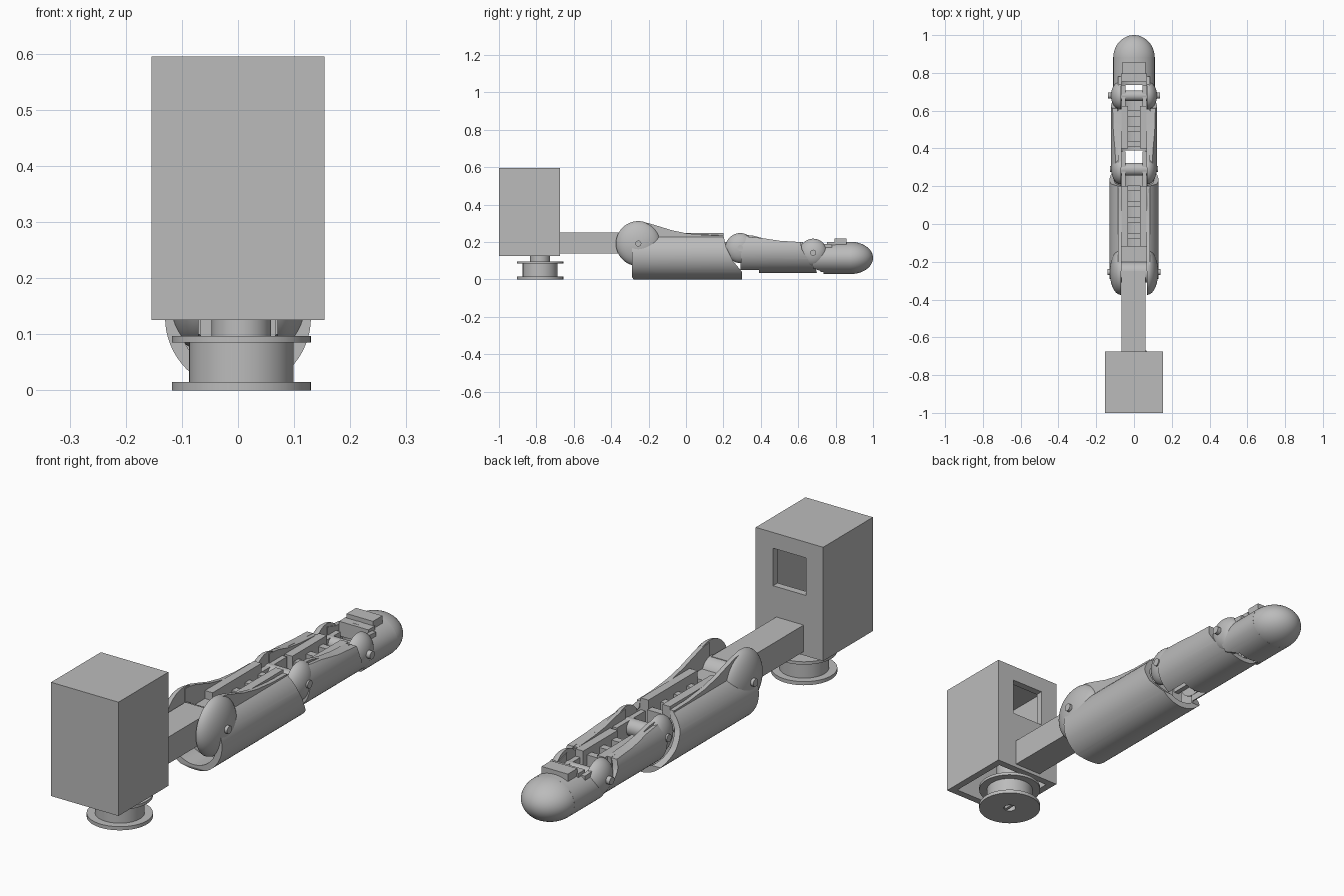
import bpy, bmesh, math
from mathutils import Matrix, Vector

if "Cube" in bpy.data.objects:
    bpy.data.objects.remove(bpy.data.objects["Cube"])

grey = bpy.data.materials.new("plain_grey")
grey.use_nodes = True
grey.diffuse_color = (0.5, 0.5, 0.5, 1)
grey.node_tree.nodes["Principled BSDF"].inputs["Base Color"].default_value = (0.5, 0.5, 0.5, 1)


def make(name, bm):
    bmesh.ops.recalc_face_normals(bm, faces=bm.faces)
    mesh = bpy.data.meshes.new(name)
    bm.to_mesh(mesh)
    bm.free()
    mesh.materials.append(grey)
    ob = bpy.data.objects.new(name, mesh)
    bpy.context.scene.collection.objects.link(ob)
    return ob


def box(name, x0, x1, y0, y1, z0, z1):
    bm = bmesh.new()
    size = Matrix.Diagonal((x1 - x0, y1 - y0, z1 - z0, 1))
    mid = Matrix.Translation(((x0 + x1) / 2, (y0 + y1) / 2, (z0 + z1) / 2))
    bmesh.ops.create_cube(bm, size=1, matrix=mid @ size)
    return make(name, bm)


def rod(name, axis, centre, length, ra, rb=None, sides=48):
    """Round or oval cylinder centred on a point, along x, y or z."""
    turn = {"x": Matrix.Rotation(math.pi / 2, 4, "Y"),
            "y": Matrix.Rotation(math.pi / 2, 4, "X"),
            "z": Matrix.Identity(4)}[axis]
    bm = bmesh.new()
    shape = Matrix.Diagonal((ra, rb or ra, length, 1))
    bmesh.ops.create_cone(bm, cap_ends=True, segments=sides, radius1=1, radius2=1, depth=1,
                          matrix=Matrix.Translation(centre) @ turn @ shape)
    return make(name, bm)


def prism(name, x0, x1, outline):
    """Side outline in (y, z), extruded across x."""
    bm = bmesh.new()
    face = bm.faces.new([bm.verts.new((x0, y, z)) for y, z in outline])
    new = bmesh.ops.extrude_face_region(bm, geom=[face])["geom"]
    bmesh.ops.translate(bm, vec=(x1 - x0, 0, 0),
                        verts=[v for v in new if isinstance(v, bmesh.types.BMVert)])
    return make(name, bm)


def dome(name, centre, radii, normal):
    """Half of an ellipsoid, flat on the side away from the normal."""
    bm = bmesh.new()
    bmesh.ops.create_uvsphere(bm, u_segments=48, v_segments=24, radius=1)
    bmesh.ops.transform(bm, verts=bm.verts,
                        matrix=Matrix.Translation(centre) @ Matrix.Diagonal((*radii, 1)))
    bmesh.ops.bisect_plane(bm, geom=bm.verts[:] + bm.edges[:] + bm.faces[:], dist=1e-5,
                           plane_co=centre, plane_no=normal, clear_inner=True)
    bmesh.ops.holes_fill(bm, edges=[e for e in bm.edges if e.is_boundary])
    return make(name, bm)


def carve(ob, tool, operation="DIFFERENCE"):
    mod = ob.modifiers.new("carve", "BOOLEAN")
    mod.operation, mod.solver, mod.object = operation, "EXACT", tool
    graph = bpy.context.evaluated_depsgraph_get()
    mesh = bpy.data.meshes.new_from_object(ob.evaluated_get(graph))
    ob.modifiers.clear()
    ob.data = mesh
    bpy.data.objects.remove(tool)


def shell(name, outline, zc, rx, rz, wall, channel_end):
    """Round trough trimmed to a side outline, open along the top."""
    ob = rod(name, "y", (0, 0.3, zc), 1.4, rx, rz, 64)
    carve(ob, rod("bore", "y", (0, 0.3, zc), 1.6, rx - wall, rz - wall, 64))
    carve(ob, box("channel", -0.07, 0.07, -0.5, channel_end, zc, 0.5))
    carve(ob, prism("trim", -0.3, 0.3, outline), "INTERSECT")
    return ob


def pair(name, x0, x1, y0, y1, z0, z1):
    for side, s in (("left", 1), ("right", -1)):
        a, b = sorted((s * x0, s * x1))
        box(f"{name}_{side}", a, b, y0, y1, z0, z1)


def hinge(name, y, z, ear, bulge, barrel, pin):
    """Domed ears, a barrel between them and a pin through all."""
    for side, s in (("left", 1), ("right", -1)):
        dome(f"{name}_ear_{side}", Vector((s * 0.07, y, z)), (bulge, ear, ear), (s, 0, 0))
    rod(f"{name}_barrel", "x", (0, y, z), 0.138, barrel)
    rod(f"{name}_pin", "x", (0, y, z), pin * 2, 0.016, sides=24)


def cheeks(name, outline):
    for side, s in (("left", 1), ("right", -1)):
        prism(f"{name}_cheek_{side}", s * 0.067, s * 0.085, outline)


# Motor housing: hollow, open below, with a window at the back
housing = box("motor_housing", -0.154, 0.154, -1, -0.675, 0.125, 0.595)
carve(housing, box("cavity", -0.124, 0.124, -0.97, -0.705, 0.05, 0.565))
carve(housing, box("window", -0.075, 0.075, -0.75, -0.6, 0.375, 0.53))

# Spool and shaft under the housing
sx, sy = 0.006, -0.78
rod("spool_shaft", "z", (sx, sy, 0.2), 0.22, 0.053)
lower = rod("spool_lower_flange", "z", (sx, sy, 0.0075), 0.015, 0.124, sides=64)
drum = rod("spool_drum", "z", (sx, sy, 0.05), 0.072, 0.093, sides=64)
for part in (lower, drum):
    carve(part, rod("socket", "z", (sx, sy, 0), 0.12, 0.024, sides=32))
rod("spool_upper_flange", "z", (sx, sy, 0.091), 0.012, 0.124, sides=64)
box("spool_key", sx - 0.006, sx + 0.006, sy - 0.024, sy + 0.024, 0.004, 0.07)

# Arm from the housing to the first joint
box("arm", -0.065, 0.06, -0.69, -0.25, 0.14, 0.25)

# Base segment
shell("base_segment_shell",
      [(-0.29, 0.015), (-0.28, 0), (0.3, 0), (0.3, 0.04), (0.25, 0.1), (0.215, 0.17),
       (0.2, 0.235), (0, 0.245), (-0.2, 0.28), (-0.29, 0.18)],
      0.13, 0.13, 0.13, 0.025, 0.5)
cheeks("base_segment",
       [(-0.25, 0.1), (0.2, 0.08), (0.2, 0.235), (0.1, 0.237), (0, 0.247), (-0.08, 0.264),
        (-0.14, 0.283), (-0.2, 0.301), (-0.25, 0.305)])
hinge("base_joint", -0.255, 0.192, 0.12, 0.058, 0.056, 0.14)
box("base_segment_block", -0.067, 0.067, -0.2, -0.12, 0.03, 0.215)
pair("base_segment_rail", 0.032, 0.067, -0.12, 0.2, 0.03, 0.248)
pair("base_segment_lug", 0.046, 0.067, 0.2, 0.385, 0.13, 0.2)
for i in range(4):
    y = -0.08 + i * 0.085
    box(f"base_segment_rung_{i + 1}", -0.034, 0.034, y, y + 0.03, 0.1, 0.21)

# Middle segment
middle = shell("middle_segment_shell",
               [(0.29, 0.035), (0.7, 0.035), (0.69, 0.07), (0.65, 0.11), (0.62, 0.16),
                (0.612, 0.2), (0.5, 0.207), (0.4, 0.222), (0.3, 0.23)],
               0.155, 0.122, 0.12, 0.024, 0.9)
carve(middle, box("notch", -0.06, 0.06, 0.2, 0.39, 0, 0.1))
cheeks("middle_segment",
       [(0.3, 0.1), (0.6, 0.09), (0.61, 0.2), (0.5, 0.207), (0.42, 0.218), (0.36, 0.234),
        (0.3, 0.24)])
hinge("middle_joint", 0.29, 0.168, 0.08, 0.05, 0.034, 0.126)
pair("middle_segment_rail", 0.032, 0.067, 0.4, 0.625, 0.055, 0.2)
pair("middle_segment_lug", 0.046, 0.067, 0.625, 0.735, 0.1, 0.17)
for i in range(3):
    y = 0.41 + i * 0.08
    box(f"middle_segment_rung_{i + 1}", -0.034, 0.034, y, y + 0.03, 0.08, 0.175)

# End segment with rounded tip
end = shell("end_segment_shell",
            [(0.68, 0.06), (0.72, 0.045), (0.72, 0.02), (0.885, 0.02), (0.885, 0.21),
             (0.72, 0.198), (0.68, 0.19)],
            0.115, 0.11, 0.086, 0.022, 0.77)
carve(end, box("notch", -0.055, 0.055, 0.6, 0.735, 0, 0.1))
cheeks("end_segment", [(0.68, 0.08), (0.78, 0.08), (0.78, 0.187), (0.73, 0.19), (0.68, 0.205)])
hinge("end_joint", 0.68, 0.143, 0.075, 0.052, 0.028, 0.138)
box("end_segment_bar", -0.067, 0.067, 0.755, 0.8, 0.14, 0.2)
box("end_segment_ridge", -0.06, 0.06, 0.795, 0.857, 0.17, 0.218)
dome("fingertip", Vector((0, 0.88, 0.115)), (0.11, 0.12, 0.086), (0, 1, 0))

# Smooth the round surfaces, keep edges sharp
bpy.ops.object.select_all(action="DESELECT")
for ob in bpy.context.scene.objects:
    if ob.type == "MESH" and grey.name in ob.data.materials:
        ob.select_set(True)
        bpy.context.view_layer.objects.active = ob
bpy.ops.object.shade_smooth_by_angle(angle=math.radians(35))
